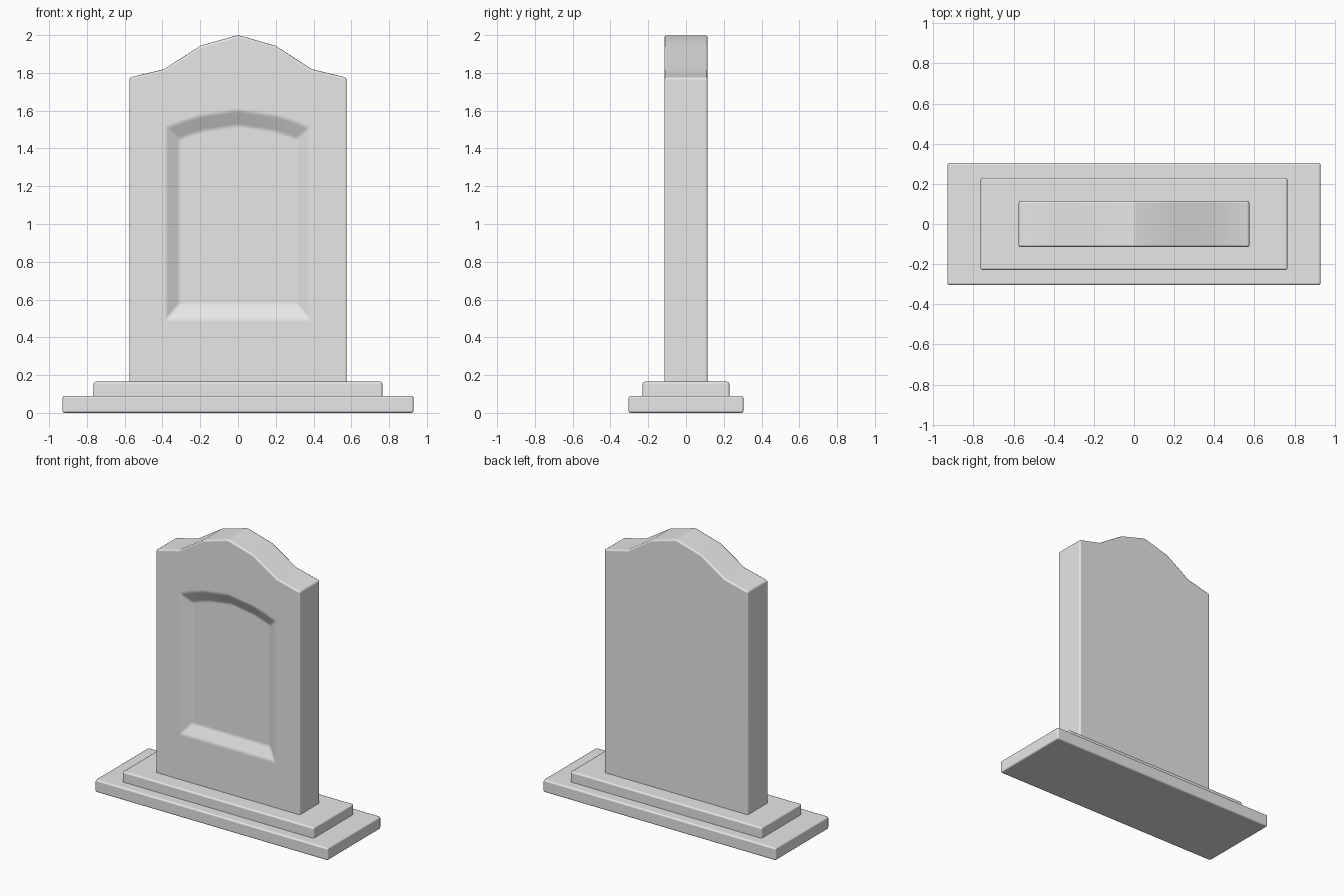
import bpy
import bmesh

cube = bpy.data.objects.get("Cube")
if cube:
    bpy.data.objects.remove(cube, do_unlink=True)

stone = bpy.data.materials.new("grey_stone")
stone.use_nodes = True
grey = (0.8, 0.8, 0.8, 1)
stone.diffuse_color = grey
stone.node_tree.nodes["Principled BSDF"].inputs["Base Color"].default_value = grey


def finish(bm, name, bevel):
    """Turn a bmesh into a softly bevelled stone object."""
    bmesh.ops.recalc_face_normals(bm, faces=bm.faces)
    for face in bm.faces:
        face.smooth = True
    mesh = bpy.data.meshes.new(name)
    bm.to_mesh(mesh)
    bm.free()
    mesh.materials.append(stone)
    obj = bpy.data.objects.new(name, mesh)
    bpy.context.collection.objects.link(obj)
    mod = obj.modifiers.new("soft_edges", "BEVEL")
    mod.width = bevel
    mod.segments = 2
    mod.limit_method = "ANGLE"
    mod.angle_limit = 0.42
    mod.harden_normals = True


def slab(name, half_x, half_y, bottom, top):
    bm = bmesh.new()
    bmesh.ops.create_cube(bm, size=2)
    for v in bm.verts:
        v.co = (v.co.x * half_x, v.co.y * half_y, top if v.co.z > 0 else bottom)
    finish(bm, name, 0.012)


def ring(bm, half, y):
    """Mirror a left half profile (bottom corner to peak) into a closed ring."""
    points = half + [(-x, z) for x, z in reversed(half[:-1])]
    return [bm.verts.new((x, y, z)) for x, z in points]


def bridge(bm, a, b):
    for i in range(len(a)):
        j = (i + 1) % len(a)
        bm.faces.new((a[i], a[j], b[j], b[i]))


# Stepped base
slab("lower_plinth", 0.93, 0.305, 0, 0.09)
slab("upper_plinth", 0.765, 0.23, 0.07, 0.165)

# Upright stone with curved top and a recessed front panel
outline = [(-0.575, 0.14), (-0.575, 1.775), (-0.39, 1.82), (-0.2, 1.943), (0, 2)]
rim = [(-0.38, 0.495), (-0.38, 1.51), (-0.29, 1.545), (-0.2, 1.572), (0, 1.6)]
floor = [(-0.31, 0.575), (-0.31, 1.45), (-0.25, 1.473), (-0.18, 1.495), (0, 1.523)]
bm = bmesh.new()
rings = [ring(bm, outline, 0.115), ring(bm, outline, -0.115),
         ring(bm, rim, -0.115), ring(bm, floor, -0.075)]
for a, b in zip(rings, rings[1:]):
    bridge(bm, a, b)
bm.faces.new(rings[0])
bm.faces.new(rings[-1])
finish(bm, "headstone", 0.012)
